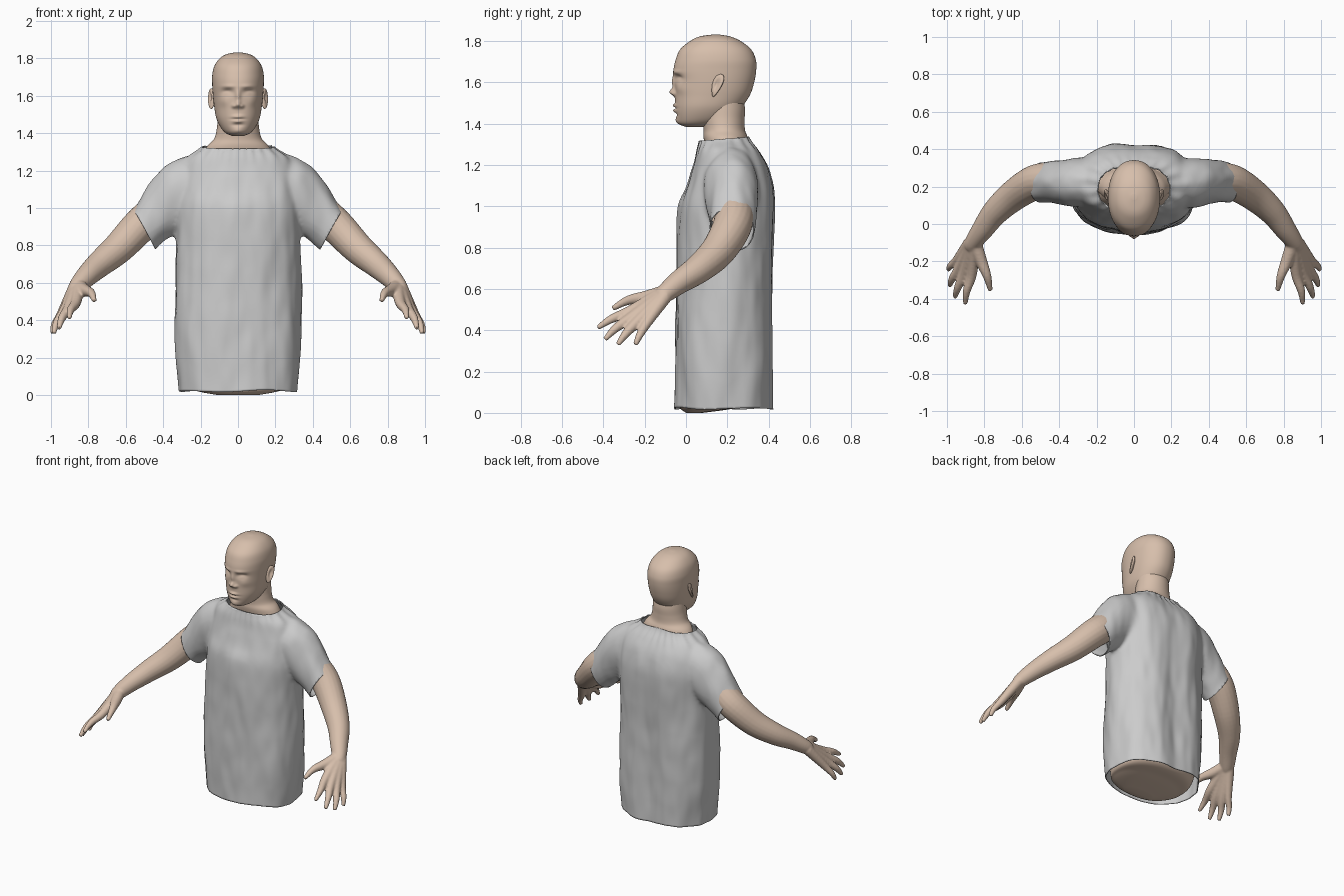
import bpy, bmesh, math
from mathutils import Vector, noise

if "Cube" in bpy.data.objects:
    bpy.data.objects.remove(bpy.data.objects["Cube"])

skin = bpy.data.materials.new("skin")
skin.diffuse_color = (0.68, 0.52, 0.41, 1)
skin.use_nodes = True
skin.node_tree.nodes["Principled BSDF"].inputs["Base Color"].default_value = skin.diffuse_color


def resample(rows, sub):
    """Catmull-Rom through tuples of any length."""
    out, n = [], len(rows)
    for i in range(n - 1):
        p = [rows[max(0, min(n - 1, i + k))] for k in (-1, 0, 1, 2)]
        for s in range(sub):
            t = s / sub
            out.append([b + 0.5 * t * (c - a + t * (2*a - 5*b + 4*c - d + t * (3*(b - c) + d - a)))
                        for a, b, c, d in zip(*p)])
    return out + [list(rows[-1])]


def skin_rings(bm, rings):
    """Bridge closed rings of points and cap both ends."""
    vs = [[bm.verts.new(p) for p in r] for r in rings]
    n = len(vs[0])
    for a, b in zip(vs, vs[1:]):
        for i in range(n):
            j = (i + 1) % n
            bm.faces.new((a[i], a[j], b[j], b[i]))
    bm.faces.new(vs[0][::-1])
    bm.faces.new(vs[-1])


def loft(bm, rows, sub=8, seg=64, e=2.0):
    """Horizontal superellipse sections: (z, y_front, y_back, half_width)."""
    def pw(v):
        return math.copysign(abs(v) ** (2 / e), v)
    rings = []
    for z, f, b, w in resample(rows, sub):
        rings.append([(w * pw(math.cos(a)), (f + b) / 2 + (b - f) / 2 * pw(math.sin(a)), z)
                      for a in (2 * math.pi * (i + 0.5) / seg for i in range(seg))])
    skin_rings(bm, rings)


def tube(bm, pts, sub=6, seg=20):
    """Round limb along (x, y, z, radius) points."""
    path = resample(pts, sub)
    rings = []
    for i, (x, y, z, r) in enumerate(path):
        a, b = path[max(0, i - 1)], path[min(len(path) - 1, i + 1)]
        t = (Vector(b[:3]) - Vector(a[:3])).normalized()
        u = t.cross(Vector((0.5, 0.4, 0.77))).normalized()
        v = t.cross(u)
        rings.append([Vector((x, y, z)) + r * (u * math.cos(k * math.tau / seg) + v * math.sin(k * math.tau / seg))
                      for k in range(seg)])
    skin_rings(bm, rings)


def finish(bm, name, mat=None):
    bmesh.ops.recalc_face_normals(bm, faces=bm.faces)
    me = bpy.data.meshes.new(name)
    bm.to_mesh(me)
    bm.free()
    me.shade_smooth()
    ob = bpy.data.objects.new(name, me)
    bpy.context.collection.objects.link(ob)
    if mat:
        me.materials.append(mat)
    return ob


def fuse(ob, voxel, iterations):
    """Merge overlapping volumes into one smooth skin."""
    m = ob.modifiers.new("fuse", 'REMESH')
    m.mode, m.voxel_size, m.use_smooth_shade = 'VOXEL', voxel, True
    s = ob.modifiers.new("soften", 'SMOOTH')
    s.factor, s.iterations = 0.5, iterations


def mirror(ob):
    ob.modifiers.new("mirror", 'MIRROR')


# Head: lofted skull, face features pressed in as soft bumps
bm = bmesh.new()
loft(bm, [(1.385, .0, .10, .03), (1.40, -.033, .16, .065), (1.43, -.046, .22, .092), (1.48, -.052, .27, .116),
          (1.54, -.053, .31, .127), (1.60, -.055, .33, .134), (1.66, -.060, .34, .138), (1.71, -.050, .338, .138),
          (1.76, -.028, .315, .126), (1.80, .02, .265, .098), (1.822, .065, .215, .062), (1.832, .13, .16, .015)],
     sub=10, seg=160, e=2.15)
# x, z, spread x, spread z, push in y
bumps = [(0, 1.60, .014, .035, -.014), (0, 1.553, .016, .017, -.026), (.022, 1.545, .011, .010, -.014),
         (.056, 1.620, .028, .016, .020), (.056, 1.614, .019, .009, -.011), (.056, 1.613, .018, .002, .003),
         (.050, 1.650, .035, .010, -.006), (0, 1.488, .028, .008, -.013), (0, 1.476, .034, .004, .007),
         (0, 1.463, .024, .009, -.013), (0, 1.444, .030, .009, .006), (0, 1.412, .030, .018, -.008),
         (.078, 1.57, .028, .025, -.006)]
for v in bm.verts:
    if v.co.y < .09:
        v.co.y += sum(d * math.exp(-((abs(v.co.x) - x) / sx) ** 2 - ((v.co.z - z) / sz) ** 2)
                      for x, z, sx, sz, d in bumps)
finish(bm, "head", skin)

# Ears: flattened ball with a hollow, tilted back
bm = bmesh.new()
bmesh.ops.create_uvsphere(bm, u_segments=40, v_segments=28, radius=1)
for v in bm.verts:
    x, y, z = v.co
    if x > 0:
        x -= .95 * math.exp(-((y + .1) / .5) ** 2 - ((z - .1) / .5) ** 2)
    w = .024 + .010 * z
    v.co = (.143 + .016 * x + .010 * y, .150 + w * y + .018 * z, 1.585 + .055 * z)
mirror(finish(bm, "ears", skin))

# Neck flaring into the shoulders
bm = bmesh.new()
loft(bm, [(1.26, .10, .31, .20), (1.33, .085, .30, .165), (1.37, .085, .286, .128),
          (1.42, .08, .284, .114), (1.48, .08, .285, .108), (1.56, .10, .27, .10)])
finish(bm, "neck", skin)

# Torso under the shirt, rounded off at the bottom
bm = bmesh.new()
loft(bm, [(0.0, .0, .08, .11), (.025, -.03, .25, .23), (.07, -.035, .38, .28), (.3, -.025, .395, .30),
          (.8, -.01, .40, .295), (1.05, .03, .395, .28), (1.2, .08, .35, .24), (1.28, .10, .30, .17)], e=2.3)
finish(bm, "torso", skin)

# Arm with palm and fingers, fused and mirrored
bm = bmesh.new()
tube(bm, [(.36, .23, 1.05, .09), (.44, .232, .98, .096), (.53, .222, .90, .094), (.64, .155, .785, .084),
          (.74, .065, .70, .071), (.81, -.03, .635, .058), (.86, -.10, .58, .046), (.872, -.13, .56, .035)])
fingers = [((.867, -.265, .495), (.895, -.36, .455), (.902, -.428, .412)),
           ((.905, -.255, .468), (.942, -.34, .410), (.957, -.392, .355)),
           ((.930, -.230, .447), (.970, -.29, .385), (.985, -.330, .330)),
           ((.945, -.190, .435), (.982, -.225, .375), (.992, -.245, .330))]
for i, (knuckle, joint, tip) in enumerate(fingers):
    k = 1 - .12 * (i == 3)
    tube(bm, [(.852 + .008 * i, -.10, .585 - .006 * i, .036), (*knuckle, .028 * k),
              (*joint, .021 * k), (*tip, .012)], seg=14)
tube(bm, [(.85, -.10, .585, .036), (.820, -.19, .560, .033), (.785, -.28, .545, .023), (.768, -.355, .505, .013)], seg=14)
arm = finish(bm, "arms", skin)
fuse(arm, .007, 4)
mirror(arm)

# Shirt: body and sleeve volumes fused, then cut open at the hems
bm = bmesh.new()
loft(bm, [(-.08, -.062, .43, .31), (.02, -.06, .43, .315), (.3, -.055, .426, .338), (.6, -.045, .426, .336),
          (.85, -.042, .432, .33), (1.0, -.032, .437, .33), (1.1, .005, .432, .325), (1.2, .037, .404, .31),
          (1.27, .052, .362, .275), (1.32, .066, .325, .20), (1.36, .068, .312, .178), (1.42, .068, .308, .172)],
     sub=6, e=2.3)
for s in (1, -1):
    rings = []
    for x, z, h, d in resample([(.18, 1.11, .195, .135), (.30, 1.075, .175, .13), (.40, 1.0, .152, .12),
                                (.4975, .885, .121, .108), (.59, .80, .115, .105)], 6):
        rings.append([(s * (x + .48 * h * math.cos(a)), .222 + d * math.sin(a), z + .88 * h * math.cos(a))
                      for a in (k * math.tau / 48 for k in range(48))])
    skin_rings(bm, rings)
shirt = finish(bm, "shirt")
fuse(shirt, .013, 8)
dg = bpy.context.evaluated_depsgraph_get()
bm = bmesh.new()
bm.from_mesh(bpy.data.meshes.new_from_object(shirt.evaluated_get(dg)))
bpy.data.objects.remove(shirt)


def cut(co, no, keep):
    vs = {v for v in bm.verts if keep(v.co)}
    geom = list(vs) + [e for e in bm.edges if all(v in vs for v in e.verts)] \
        + [f for f in bm.faces if all(v in vs for v in f.verts)]
    bmesh.ops.bisect_plane(bm, geom=geom, plane_co=co, plane_no=no, clear_outer=True)


cut((0, 0, .022), (0, 0, -1), lambda c: c.z < .3)
cut((0, .19, 1.327), (0, -.08, 1), lambda c: c.z > 1.2)
for s in (1, -1):
    cut((s * .4975, 0, .885), (s * .88, 0, -.48), lambda c: s * c.x > .37 and c.z > .65)

# Soft vertical folds, a valley down the back, wavy hem, gathers at the collar
bm.normal_update()
for v in bm.verts:
    x, y, z = v.co
    fold = .012 * noise.noise(Vector((x * 8, y * 8, z * 2))) + .005 * noise.noise(Vector((x * 17, y * 17, z * 6)))
    collar = math.exp(-((z - 1.31) / .06) ** 2) * .003 * math.sin(22 * math.atan2(y - .19, x))
    v.co += v.normal * (fold * min(1, max(0, (1.36 - z) / .2)) + collar)
    if y > .3:
        v.co.y -= .018 * math.exp(-(x / .08) ** 2)
    if z < .2:
        v.co.z += .006 * math.sin(13 * x + 9 * y) * (1 - z / .2)
shirt = finish(bm, "shirt")
thick = shirt.modifiers.new("cloth", 'SOLIDIFY')
thick.thickness, thick.offset = .006, -1
